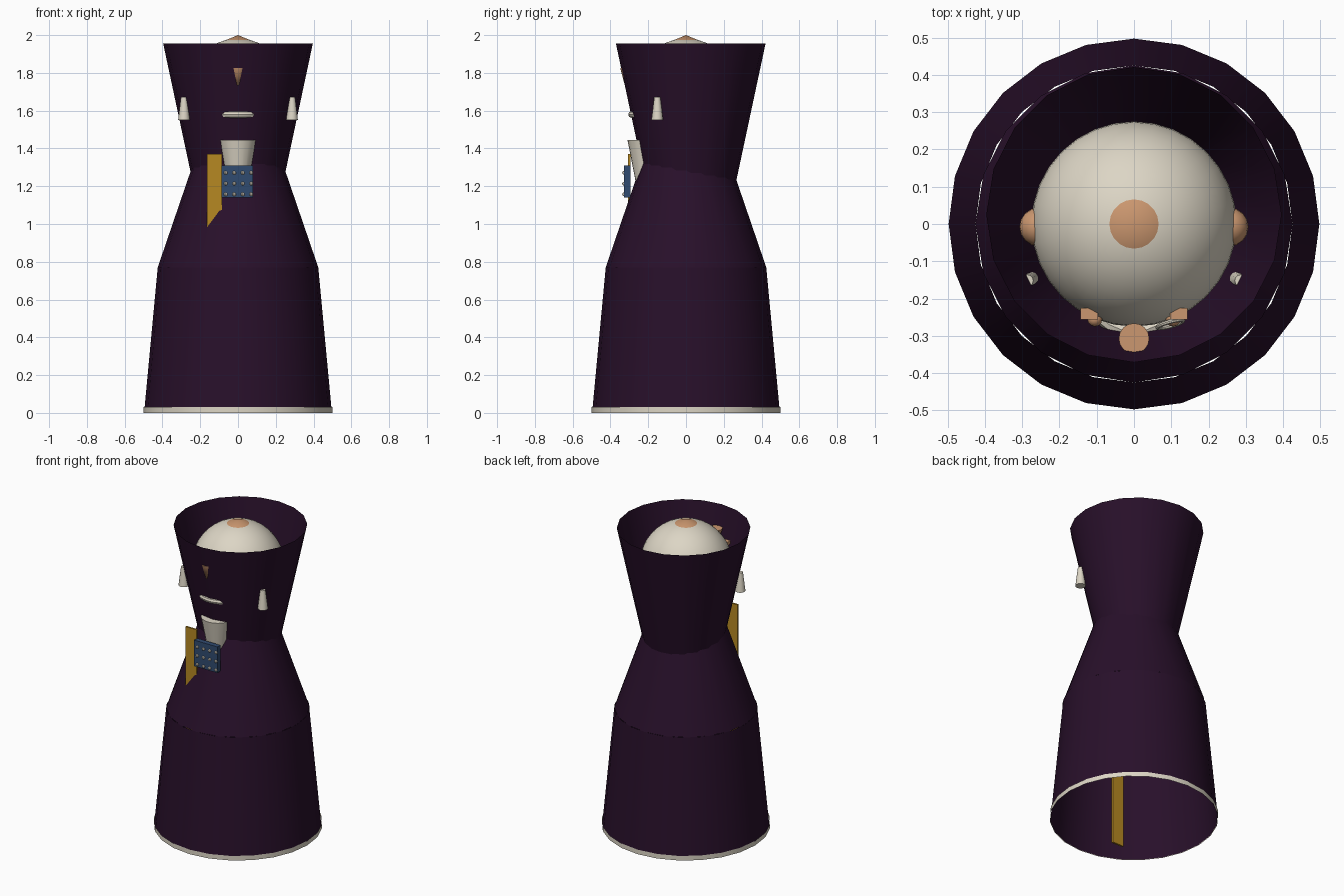
import bpy, bmesh, math
from mathutils import Matrix

if "Cube" in bpy.data.objects:
    bpy.data.objects.remove(bpy.data.objects["Cube"])


def material(name, rgb):
    m = bpy.data.materials.new(name)
    m.diffuse_color = (*rgb, 1)
    m.use_nodes = True
    m.node_tree.nodes["Principled BSDF"].inputs["Base Color"].default_value = m.diffuse_color
    return m


PURPLE = material("dark purple", (0.021, 0.005, 0.023))
CREAM = material("cream white", (0.72, 0.67, 0.56))
SKIN = material("skin", (0.60, 0.31, 0.16))
GOLD = material("gold", (0.47, 0.25, 0.016))
NAVY = material("navy blue", (0.03, 0.07, 0.16))


def finish(name, bm, mat, smooth=True):
    bmesh.ops.recalc_face_normals(bm, faces=bm.faces)
    me = bpy.data.meshes.new(name)
    bm.to_mesh(me)
    bm.free()
    me.materials.append(mat)
    ob = bpy.data.objects.new(name, me)
    bpy.context.collection.objects.link(ob)
    if smooth:
        bpy.ops.object.select_all(action='DESELECT')
        ob.select_set(True)
        bpy.context.view_layer.objects.active = ob
        bpy.ops.object.shade_smooth_by_angle(angle=math.radians(30))
    return ob


def cone(name, mat, z0, r0, z1, r1, x=0, y=0, sides=20, caps=True):
    bm = bmesh.new()
    bmesh.ops.create_cone(bm, cap_ends=caps, segments=sides, radius1=r0, radius2=r1,
                          depth=z1 - z0, matrix=Matrix.Translation((x, y, (z0 + z1) / 2)))
    # turn so that a corner faces the front
    bmesh.ops.remove_doubles(bm, verts=bm.verts, dist=1e-5)
    return finish(name, bm, mat)


def ball(name, mat, loc, r, scale=(1, 1, 1), u=24, v=16, above=None):
    bm = bmesh.new()
    bmesh.ops.create_uvsphere(bm, u_segments=u, v_segments=v, radius=r,
                              matrix=Matrix.Translation(loc) @ Matrix.Diagonal((*scale, 1)))
    if above is not None:
        bmesh.ops.bisect_plane(bm, geom=bm.verts[:] + bm.edges[:] + bm.faces[:],
                               plane_co=(0, 0, above), plane_no=(0, 0, 1), clear_inner=True)
    return finish(name, bm, mat)


def box(name, mat, lo, hi):
    bm = bmesh.new()
    size = [b - a for a, b in zip(lo, hi)]
    mid = [(a + b) / 2 for a, b in zip(lo, hi)]
    bmesh.ops.create_cube(bm, size=1, matrix=Matrix.Translation(mid) @ Matrix.Diagonal((*size, 1)))
    return finish(name, bm, mat, False)


def ring(name, mat, loc, major, minor, rot=(0, 0, 0)):
    bpy.ops.mesh.primitive_torus_add(location=loc, rotation=rot, major_radius=major,
                                     minor_radius=minor, major_segments=24, minor_segments=8)
    ob = bpy.context.object
    ob.name = name
    ob.data.materials.append(mat)
    bpy.ops.object.shade_smooth_by_angle(angle=math.radians(40))


# robe: open tapered tubes
cone("hem_band", CREAM, 0.0, 0.5, 0.03, 0.5, sides=24, caps=False)
cone("skirt", PURPLE, 0.002, 0.497, 0.77, 0.425, sides=24, caps=False)
cone("shoulders", PURPLE, 0.77, 0.425, 1.34, 0.23, sides=20, caps=False)
cone("collar", PURPLE, 1.20, 0.235, 1.955, 0.396, y=0.025, sides=20, caps=False)

# head, hair cap and bald crown
ball("head", SKIN, (0, 0, 1.70), 0.262)
ball("hair_cap", CREAM, (0, 0, 1.706), 0.275, u=32, v=24, above=1.70)
cone("crown", SKIN, 1.973, 0.066, 2.0, 0.0, sides=20)
cone("nose", SKIN, 1.67, 0.0, 1.825, 0.041, y=-0.307, sides=16)

# paired face parts
for side, s in (("left", -1), ("right", 1)):
    ball(side + "_ear", SKIN, (s * 0.255, -0.008, 1.72), 0.052, u=16, v=10)
    ball(side + "_eye", SKIN, (s * 0.105, -0.255, 1.76), 0.02, u=12, v=8)
    box(side + "_brow", SKIN, (s * 0.12 - 0.024, -0.256, 1.78), (s * 0.12 + 0.024, -0.225, 1.80))
    cone(side + "_side_curl", CREAM, 1.55, 0.031, 1.673, 0.016, x=s * 0.286, y=-0.152, sides=12)
ring("eyeglass", CREAM, (0.097, -0.268, 1.75), 0.035, 0.006, (math.radians(80), 0, math.radians(15)))

# mouth ring and neck ruffle showing through the collar
ring("mouth_ring", CREAM, (0, -0.158, 1.58), 0.13, 0.018)
cone("neck_ruffle", CREAM, 1.19, 0.05, 1.445, 0.1, y=-0.21, sides=20)

# sash strip and studded badge
box("sash_strip", GOLD, (-0.165, -0.307, 0.0), (-0.085, -0.295, 1.37))
box("badge", NAVY, (-0.088, -0.327, 1.14), (0.08, -0.295, 1.31))
for i in range(4):
    for j in range(3):
        ball("badge_stud", CREAM, (-0.065 + 0.045 * i, -0.328, 1.157 + 0.057 * j), 0.01, u=8, v=6)
